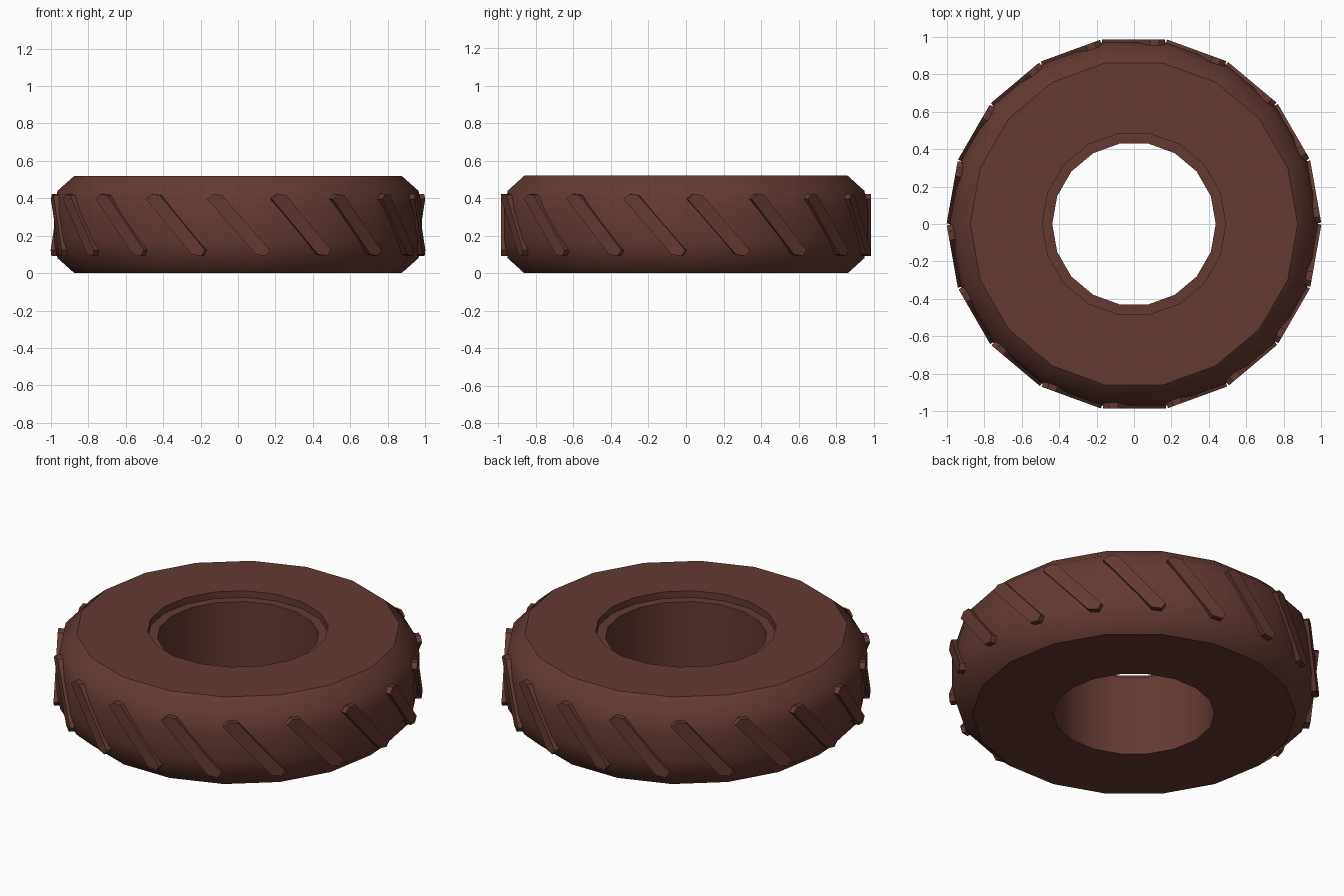
import bpy
import bmesh
import math
from mathutils import Matrix, Vector

SIDES = 18
STEP = math.tau / SIDES

cube = bpy.data.objects.get("Cube")
if cube:
    bpy.data.objects.remove(cube, do_unlink=True)

rubber = bpy.data.materials.new("brown rubber")
rubber.use_nodes = True
colour = (0.125, 0.042, 0.032, 1)
rubber.diffuse_color = colour
bsdf = rubber.node_tree.nodes["Principled BSDF"]
bsdf.inputs["Base Color"].default_value = colour
bsdf.inputs["Roughness"].default_value = 0.8


def make_object(name, bm):
    bmesh.ops.recalc_face_normals(bm, faces=bm.faces[:])
    mesh = bpy.data.meshes.new(name)
    bm.to_mesh(mesh)
    bm.free()
    mesh.materials.append(rubber)
    obj = bpy.data.objects.new(name, mesh)
    bpy.context.collection.objects.link(obj)
    return obj


# Tyre body: closed (radius, height) profile turned about z, with a rim step on top
profile = [(0.437, 0), (0.875, 0), (0.965, 0.08), (0.985, 0.18), (0.985, 0.34),
           (0.965, 0.44), (0.875, 0.52), (0.49, 0.52), (0.49, 0.48), (0.437, 0.48)]
bm = bmesh.new()
rings = [[bm.verts.new((r * math.cos(i * STEP), r * math.sin(i * STEP), z))
          for r, z in profile] for i in range(SIDES)]
for i, ring in enumerate(rings):
    following = rings[(i + 1) % SIDES]
    for j in range(len(profile)):
        k = (j + 1) % len(profile)
        bm.faces.new((ring[j], following[j], following[k], ring[k]))
body = make_object("tyre_body", bm)
bpy.ops.object.select_all(action="DESELECT")
body.select_set(True)
bpy.context.view_layer.objects.active = body
bpy.ops.object.shade_smooth_by_angle(angle=math.radians(40))

# Tread bars: one slanted six-sided block on each flat of the tyre
outline = [(-0.166, 0.396), (-0.134, 0.422), (-0.086, 0.417),
           (0.171, 0.123), (0.150, 0.092), (0.096, 0.100)]
bm = bmesh.new()
for i in range(SIDES):
    turn = Matrix.Rotation(i * STEP, 3, "Z")
    face = bm.faces.new([bm.verts.new(turn @ Vector((x, -0.94, z))) for x, z in outline])
    block = bmesh.ops.extrude_face_region(bm, geom=[face], use_keep_orig=True)
    top = [v for v in block["geom"] if isinstance(v, bmesh.types.BMVert)]
    bmesh.ops.translate(bm, verts=top, vec=turn @ Vector((0, -0.047, 0)))
make_object("tread_bars", bm)
